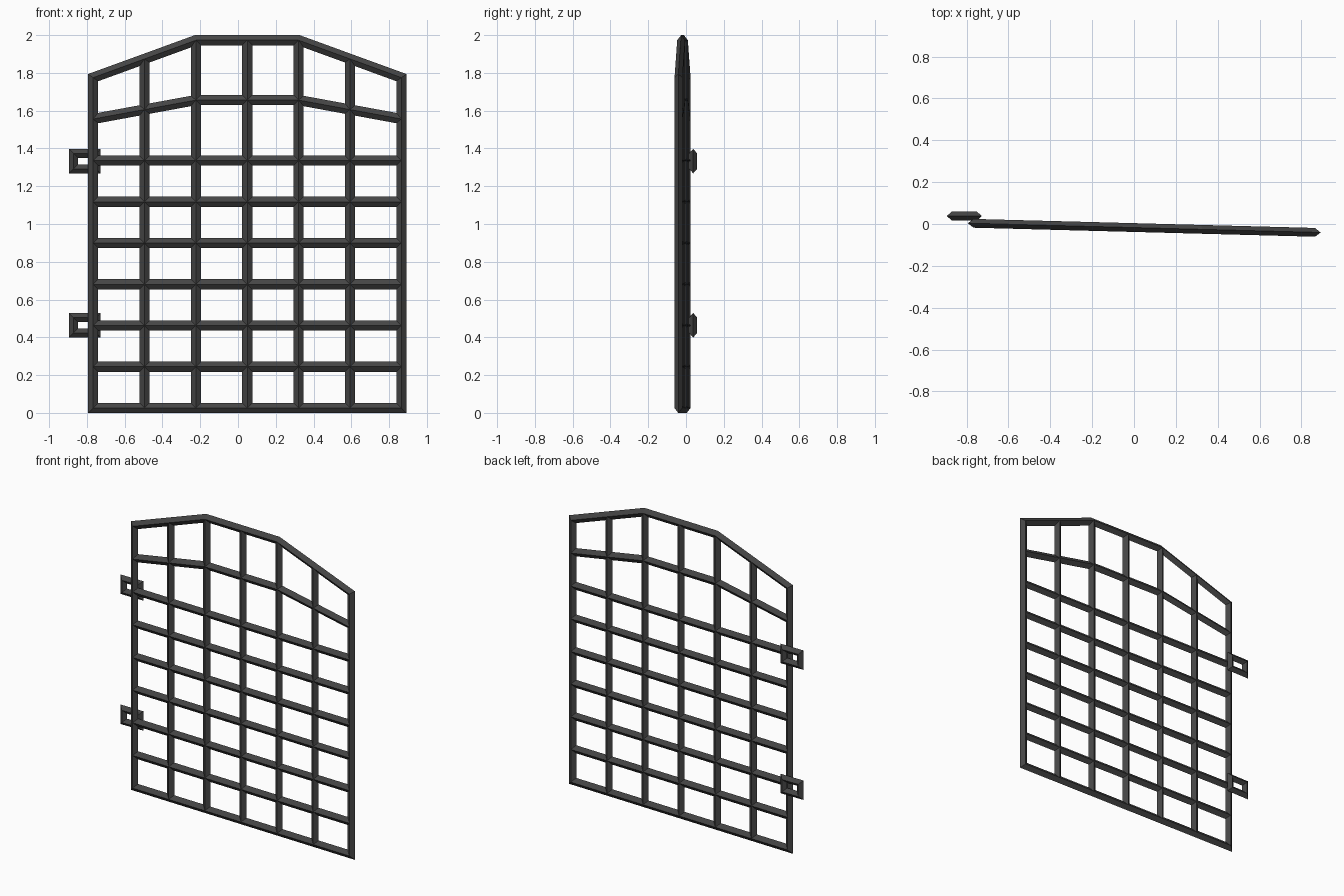
import bpy, bmesh
from mathutils import Vector, Matrix

if "Cube" in bpy.data.objects:
    bpy.data.objects.remove(bpy.data.objects["Cube"])

HW, HD = 0.027, 0.021          # half width / half depth of the diamond bars
SLOPE = -0.0264                # the gate leaf stands slightly ajar
LEAF_Y = -0.017

iron = bpy.data.materials.new("dark_iron")
iron.diffuse_color = (0.06, 0.06, 0.06, 1)
iron.use_nodes = True
iron.node_tree.nodes["Principled BSDF"].inputs["Base Color"].default_value = iron.diffuse_color


def bar(name, pts, closed=False, hw=HW, y=None):
    """Sweep a diamond section along a path in the xz plane with mitred corners."""
    p = [Vector(q) for q in pts]
    n = len(p)
    bm = bmesh.new()
    rings = []
    for i in range(n):
        dirs = []
        if closed or i > 0:
            dirs.append((p[i] - p[i - 1]).normalized())
        if closed or i < n - 1:
            dirs.append((p[(i + 1) % n] - p[i]).normalized())
        norms = [Vector((-d.y, d.x)) for d in dirs]
        a, b = norms[0], norms[-1]
        m = (a + b) / (1 + a.dot(b)) * hw
        x, z = p[i]
        cy = LEAF_Y + x * SLOPE if y is None else y
        rings.append([
            bm.verts.new((x + m.x, cy + (m.x * SLOPE if y is None else 0), z + m.y)),
            bm.verts.new((x, cy + HD, z)),
            bm.verts.new((x - m.x, cy - (m.x * SLOPE if y is None else 0), z - m.y)),
            bm.verts.new((x, cy - HD, z))])
    for i in range(n if closed else n - 1):
        r, s = rings[i], rings[(i + 1) % n]
        for k in range(4):
            bm.faces.new((r[k], r[(k + 1) % 4], s[(k + 1) % 4], s[k]))
    if not closed:
        bm.faces.new(rings[0])
        bm.faces.new(rings[-1])
    bmesh.ops.recalc_face_normals(bm, faces=bm.faces)
    me = bpy.data.meshes.new(name)
    bm.to_mesh(me)
    bm.free()
    me.materials.append(iron)
    ob = bpy.data.objects.new(name, me)
    bpy.context.collection.objects.link(ob)
    return ob


# Column positions and the height of the arched top at each column
xs = [-0.767 + 0.272 * i for i in range(7)]
low, high, base = 1.775, 1.973, 0.026
tops = [low, (low + high) / 2, high, high, high, (low + high) / 2, low]

# Outer frame
bar("outer_frame", [(xs[0], base), (xs[0], low), (xs[2], high), (xs[4], high),
                    (xs[6], low), (xs[6], base)], closed=True)

# Upright bars
for i in range(1, 6):
    bar(f"upright_bar_{i}", [(xs[i], base), (xs[i], tops[i])])

# Straight cross bars
for i in range(1, 7):
    z = base + 0.2183 * i
    bar(f"cross_bar_{i}", [(xs[0], z), (xs[6], z)])

# Arched cross bar under the top
bar("arched_cross_bar", [(xs[0], 1.556), (xs[2], 1.656), (xs[4], 1.656), (xs[6], 1.556)])

# Hinge loops behind the left post
h = 0.024
for name, z in (("lower_hinge", 0.464), ("upper_hinge", 1.333)):
    x0, x1, dz = -0.895 + h, -0.727 - h, 0.065 - h
    bar(name, [(x0, z - dz), (x0, z + dz), (x1, z + dz), (x1, z - dz)],
        closed=True, hw=h, y=0.038)
